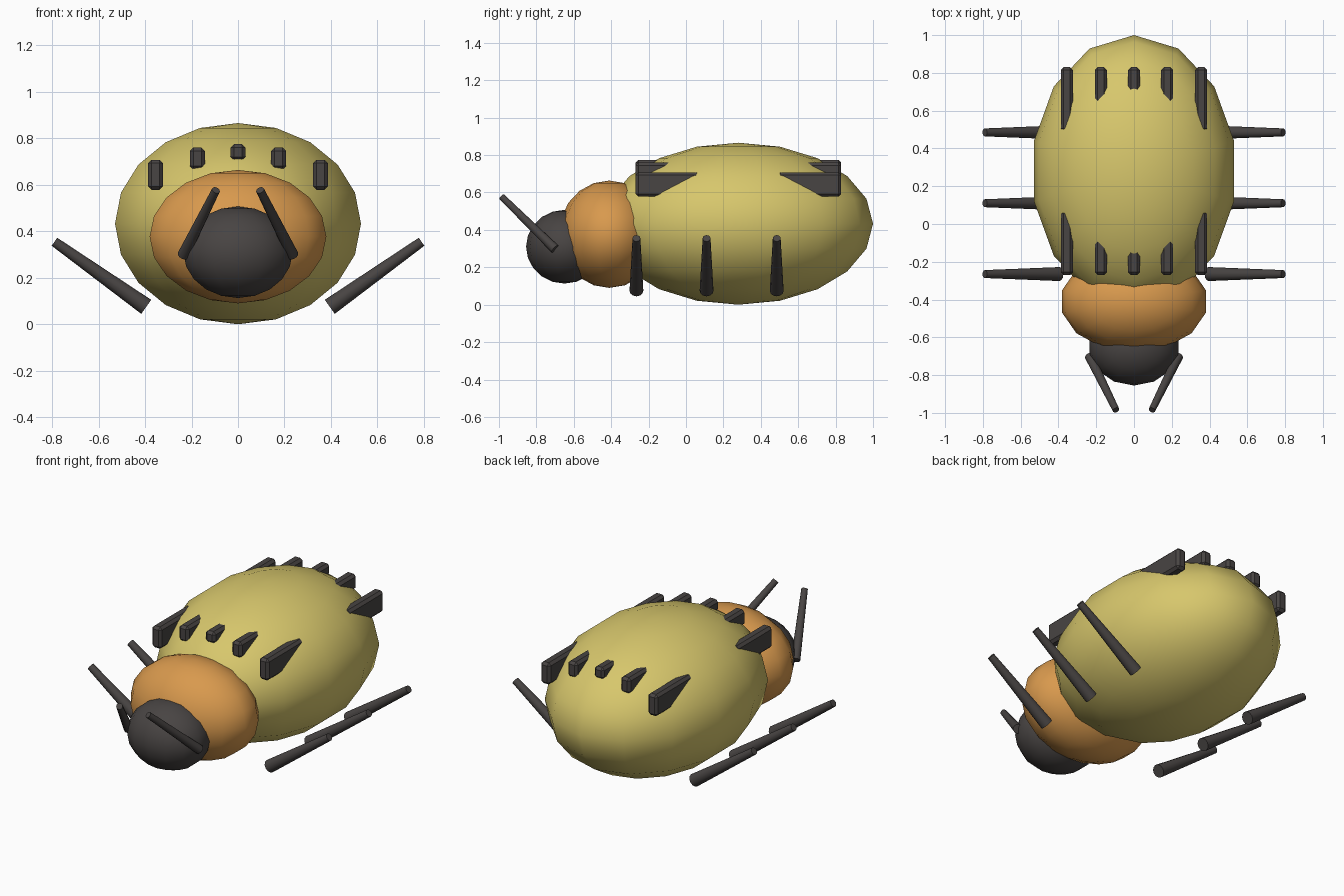
import bpy
from math import radians
from mathutils import Vector

if "Cube" in bpy.data.objects:
    bpy.data.objects.remove(bpy.data.objects["Cube"], do_unlink=True)


def material(name, rgb):
    mat = bpy.data.materials.new(name)
    mat.use_nodes = True
    mat.diffuse_color = (*rgb, 1)
    mat.node_tree.nodes["Principled BSDF"].inputs["Base Color"].default_value = (*rgb, 1)
    return mat


yellow = material("shell yellow", (0.68, 0.57, 0.15))
orange = material("collar orange", (0.69, 0.32, 0.075))
dark = material("dark grey", (0.065, 0.058, 0.056))


def finish(name, mat):
    obj = bpy.context.object
    obj.name = name
    obj.data.materials.append(mat)
    return obj


def ellipsoid(name, centre, radii, mat):
    bpy.ops.mesh.primitive_uv_sphere_add(segments=14, ring_count=10, location=centre)
    obj = finish(name, mat)
    obj.scale = radii
    bpy.ops.object.shade_smooth()


def rod(name, start, end, r_start, r_end, mat):
    start, end = Vector(start), Vector(end)
    axis = end - start
    bpy.ops.mesh.primitive_cone_add(vertices=12, radius1=r_start, radius2=r_end,
                                    depth=axis.length, location=(start + end) / 2)
    obj = finish(name, mat)
    obj.rotation_euler = axis.to_track_quat("Z", "Y").to_euler()
    bpy.ops.object.shade_smooth_by_angle(angle=radians(40))


def spot(name, centre, size, mat):
    bpy.ops.mesh.primitive_cube_add(size=1, location=centre)
    obj = finish(name, mat)
    obj.scale = size
    bpy.ops.object.transform_apply(location=False, rotation=False, scale=True)
    bevel = obj.modifiers.new("chamfer", "BEVEL")
    bevel.width = 0.015
    bevel.segments = 1


# Body, collar and head
ellipsoid("abdomen", (0, 0.28, 0.433), (0.543, 0.72, 0.433), yellow)
ellipsoid("thorax", (0, -0.41, 0.377), (0.39, 0.27, 0.287), orange)
ellipsoid("head", (0, -0.65, 0.31), (0.241, 0.205, 0.197), dark)

for side, label in ((1, "left"), (-1, "right")):
    # Legs
    for y, place in ((-0.265, "front"), (0.11, "middle"), (0.485, "rear")):
        rod(f"{place}_leg_{label}", (side * 0.395, y, 0.075),
            (side * 0.79, y, 0.355), 0.037, 0.021, dark)
    # Antennae
    rod(f"antenna_{label}", (side * 0.235, -0.7, 0.298),
        (side * 0.095, -0.985, 0.577), 0.026, 0.018, dark)

# Two rows of raised spots, sunk into the abdomen
for y, row in ((-0.1, "front"), (0.66, "rear")):
    for x, z, height in ((0, 0.74, 0.07), (0.175, 0.713, 0.095), (0.355, 0.643, 0.13)):
        for side in ((1, -1) if x else (1,)):
            spot(f"{row}_spot", (side * x, y, z), (0.064, 0.34, height), dark)
